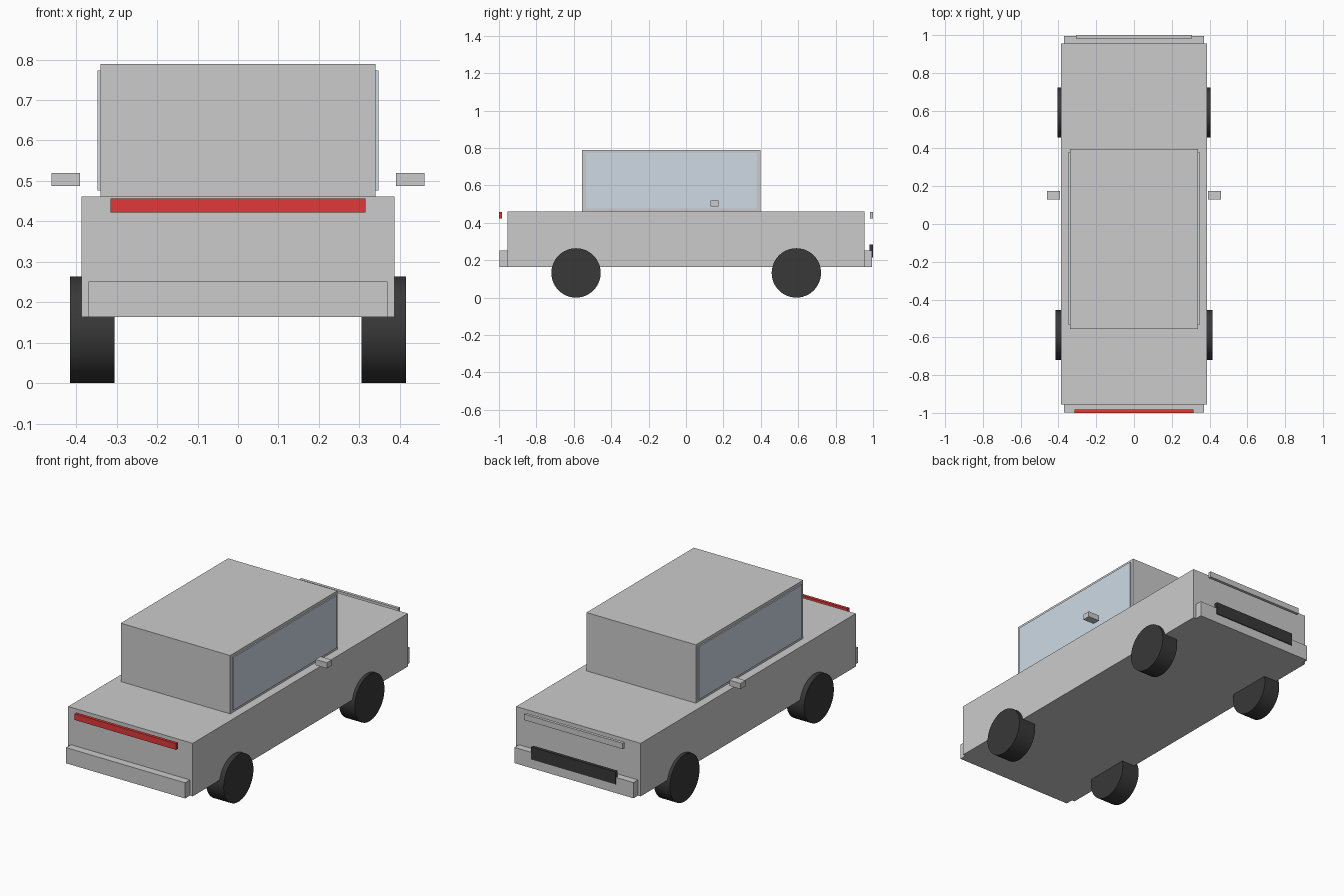
import bpy, math

if "Cube" in bpy.data.objects:
    bpy.data.objects.remove(bpy.data.objects["Cube"])


def material(name, rgb):
    m = bpy.data.materials.new(name)
    m.diffuse_color = (*rgb, 1)
    m.use_nodes = True
    m.node_tree.nodes["Principled BSDF"].inputs["Base Color"].default_value = m.diffuse_color
    return m


def box(name, x, y, z, mat=None):
    """Box from (min, max) ranges on each axis."""
    spans = (x, y, z)
    bpy.ops.mesh.primitive_cube_add(size=1, location=[(a + b) / 2 for a, b in spans])
    ob = bpy.context.object
    ob.name = name
    ob.scale = [b - a for a, b in spans]
    bpy.ops.object.transform_apply(location=False, rotation=False, scale=True)
    if mat:
        ob.data.materials.append(mat)
    return ob


def wheel(name, x0, x1, y, r, mat):
    bpy.ops.mesh.primitive_cylinder_add(vertices=48, radius=r, depth=abs(x1 - x0),
                                        location=((x0 + x1) / 2, y, r),
                                        rotation=(0, math.pi / 2, 0))
    ob = bpy.context.object
    ob.name = name
    ob.data.materials.append(mat)
    bpy.ops.object.shade_smooth_by_angle(angle=math.radians(35))


rubber = material("rubber", (0.04, 0.04, 0.04))
red = material("red", (0.75, 0.04, 0.04))
glass = material("glass", (0.62, 0.7, 0.78))

# Body and cabin
box("body", (-0.387, 0.387), (-0.955, 0.955), (0.163, 0.461))
box("cabin", (-0.34, 0.34), (-0.555, 0.398), (0.461, 0.789))

# Bumpers
box("front_bumper", (-0.37, 0.37), (-0.998, -0.955), (0.163, 0.251))
box("rear_bumper", (-0.37, 0.37), (0.955, 0.995), (0.163, 0.251))

# Light bars float just off the body ends
box("front_light_bar", (-0.315, 0.315), (-1.0, -0.983), (0.422, 0.457), red)
box("rear_light_bar", (-0.307, 0.307), (0.983, 1.0), (0.424, 0.457))

# Dark rear panel
box("rear_panel", (-0.262, 0.262), (0.981, 1.0), (0.214, 0.284), rubber)

# Mirrored side parts
for s, side in ((-1, "left"), (1, "right")):
    box(side + "_window", sorted((s * 0.335, s * 0.347)), (-0.535, 0.38), (0.476, 0.773), glass)
    box(side + "_mirror", sorted((s * 0.391, s * 0.461)), (0.13, 0.174), (0.487, 0.519))
    wheel(side + "_front_wheel", s * 0.305, s * 0.415, -0.588, 0.132, rubber)
    wheel(side + "_rear_wheel", s * 0.305, s * 0.405, 0.59, 0.132, rubber)
